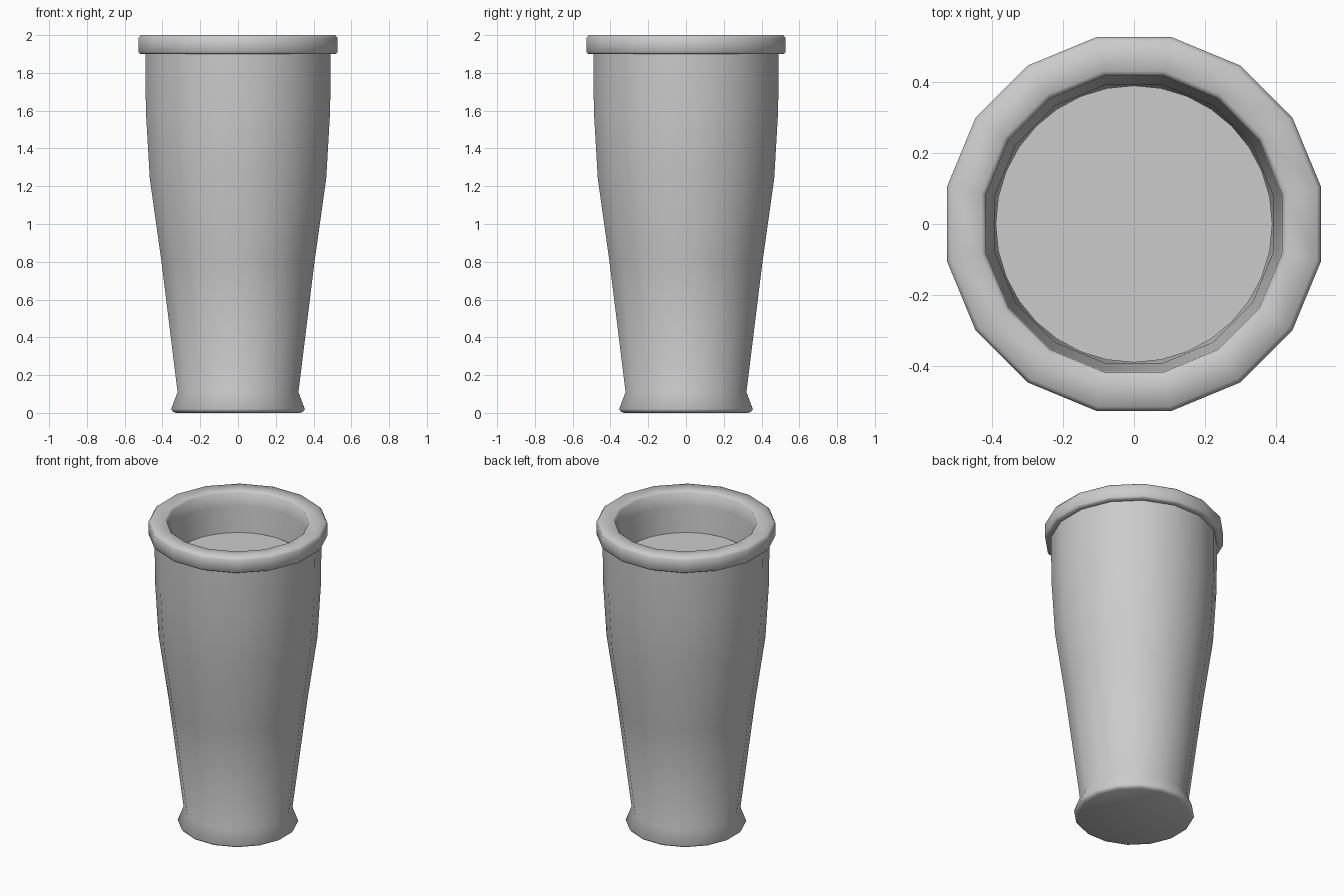
import bpy, bmesh, math

if "Cube" in bpy.data.objects:
    bpy.data.objects.remove(bpy.data.objects["Cube"])


def lathe(name, profile, sides, offset, angle):
    """Spin (apothem, height) rings about z; close both ends unless the first ring repeats."""
    bm = bmesh.new()
    rings = []
    for r, z in profile:
        ring = []
        for i in range(sides):
            a = 2 * math.pi * i / sides + offset
            ring.append(bm.verts.new((r * math.cos(a), r * math.sin(a), z)))
        rings.append(ring)
    for lo, hi in zip(rings, rings[1:]):
        for i in range(sides):
            j = (i + 1) % sides
            bm.faces.new((lo[i], lo[j], hi[j], hi[i]))
    bm.faces.new(rings[0][::-1])
    bm.faces.new(rings[-1])
    bmesh.ops.recalc_face_normals(bm, faces=bm.faces)
    mesh = bpy.data.meshes.new(name)
    bm.to_mesh(mesh)
    bm.free()
    ob = bpy.data.objects.new(name, mesh)
    bpy.context.collection.objects.link(ob)
    bpy.ops.object.select_all(action='DESELECT')
    bpy.context.view_layer.objects.active = ob
    ob.select_set(True)
    bpy.ops.object.shade_smooth_by_angle(angle=math.radians(angle))
    return ob


# Tumbler: flared foot, tapered wall, thick rim, then the inside down to the floor
SIDES = 16
flat = 1 / math.cos(math.pi / SIDES)   # profile is measured across the flats
outside = [(0.33, 0.0), (0.345, 0.007), (0.354, 0.02), (0.32, 0.11), (0.405, 0.80),
           (0.467, 1.24), (0.488, 1.60), (0.49, 1.90)]
rim = [(0.518, 1.90), (0.527, 1.91), (0.527, 1.985), (0.515, 2.0),
       (0.43, 2.0), (0.417, 1.99), (0.415, 1.90)]
inside = [(0.393, 1.74), (0.385, 1.24), (0.335, 0.80), (0.25, 0.12)]
lathe("drinking_glass", [(r * flat, z) for r, z in outside + rim + inside],
      SIDES, math.pi / SIDES, 75)

# Drink: finer-sided fill with a flat surface just below the rim
lathe("drink", [(0.24, 0.13), (0.325, 0.80), (0.375, 1.24), (0.39, 1.74)], 32, 0, 40)
